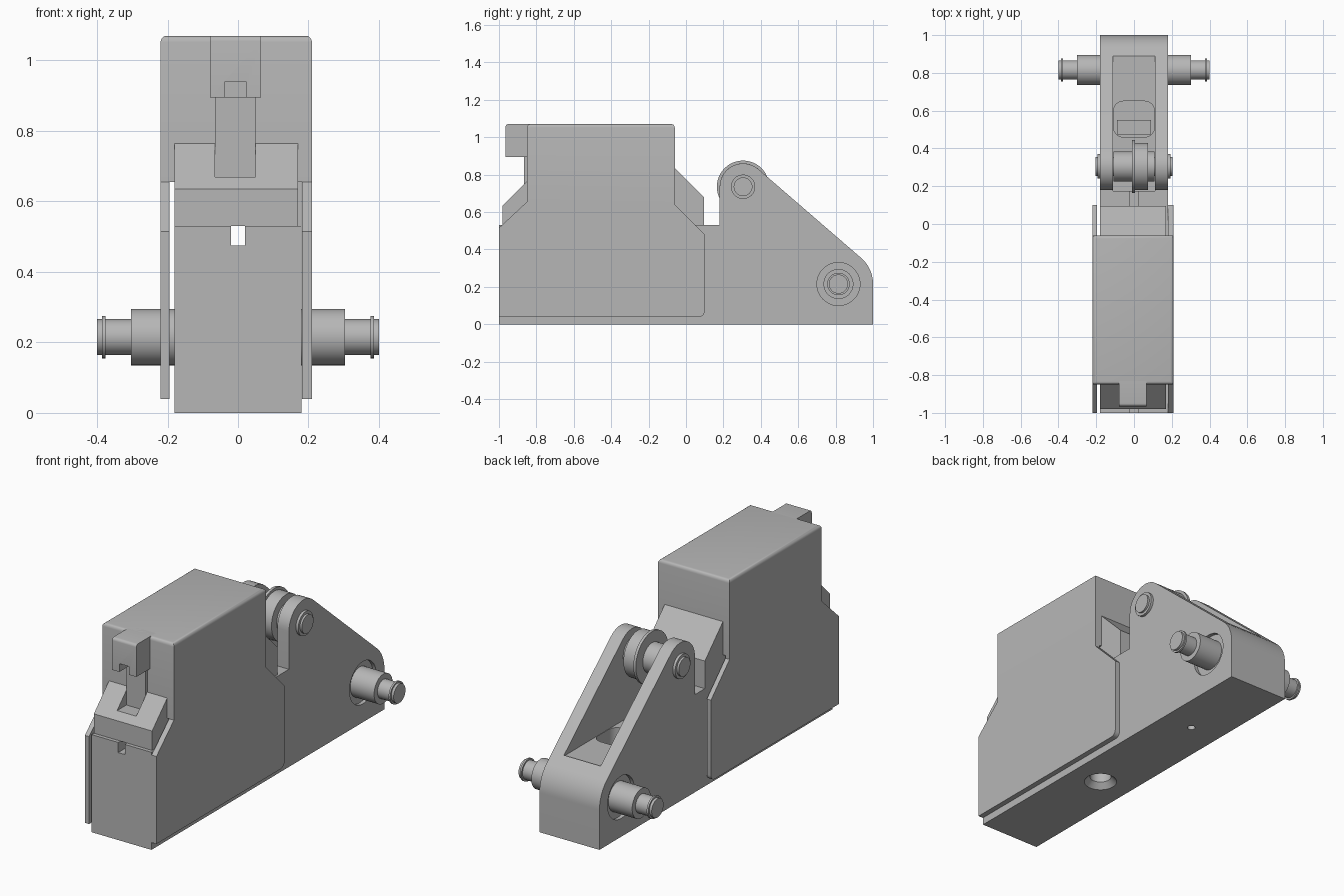
import bpy, bmesh
from math import sin, cos, radians
from mathutils import Matrix

cube = bpy.data.objects.get("Cube")
if cube:
    bpy.data.objects.remove(cube, do_unlink=True)

grey = bpy.data.materials.new("plain_grey")
grey.use_nodes = True
grey.diffuse_color = (0.47, 0.47, 0.47, 1)
grey.node_tree.nodes["Principled BSDF"].inputs["Base Color"].default_value = (0.47, 0.47, 0.47, 1)


def finish(name, bm):
    bmesh.ops.recalc_face_normals(bm, faces=bm.faces)
    mesh = bpy.data.meshes.new(name)
    bm.to_mesh(mesh)
    bm.free()
    mesh.materials.append(grey)
    obj = bpy.data.objects.new(name, mesh)
    bpy.context.collection.objects.link(obj)
    return obj


def arc(cy, cz, r, a0, a1, steps=14):
    angles = [radians(a0 + (a1 - a0) * i / steps) for i in range(steps + 1)]
    return [(cy + r * cos(a), cz + r * sin(a)) for a in angles]


def extrude(name, points, x0, x1, bevel=0, rule=None):
    """Side profile (y, z) pushed from x0 to x1, with chosen edges rounded."""
    bm = bmesh.new()
    face = bm.faces.new([bm.verts.new((x0, y, z)) for y, z in points])
    out = bmesh.ops.extrude_face_region(bm, geom=[face])
    moved = [v for v in out["geom"] if isinstance(v, bmesh.types.BMVert)]
    bmesh.ops.translate(bm, vec=(x1 - x0, 0, 0), verts=moved)
    if bevel:
        edges = [e for e in bm.edges if not rule or rule(e)]
        bmesh.ops.bevel(bm, geom=edges, offset=bevel, segments=4, profile=0.5, affect='EDGES')
    return finish(name, bm)


def box(name, x0, x1, y0, y1, z0, z1, bevel=0, rule=None):
    return extrude(name, [(y0, z0), (y1, z0), (y1, z1), (y0, z1)], x0, x1, bevel, rule)


def lathe(name, steps, origin, axis="X"):
    """Stacked round sections, each (start, end, radius_start, radius_end)."""
    bm = bmesh.new()
    for a, b, r0, r1 in steps:
        m = Matrix.Translation((0, 0, (a + b) / 2))
        bmesh.ops.create_cone(bm, cap_ends=True, segments=48, radius1=r0, radius2=r1,
                              depth=b - a, matrix=m)
    turn = Matrix.Rotation(radians(90), 4, "Y") if axis == "X" else Matrix.Identity(4)
    bmesh.ops.transform(bm, matrix=Matrix.Translation(origin) @ turn, verts=bm.verts)
    return finish(name, bm)


def cut(obj, *cutters):
    for c in cutters:
        c.hide_render = True
        mod = obj.modifiers.new("cut", "BOOLEAN")
        mod.operation, mod.solver, mod.object = "DIFFERENCE", "EXACT", c
        bpy.context.view_layer.objects.active = obj
        bpy.ops.object.modifier_apply(modifier=mod.name)
        bpy.data.objects.remove(c, do_unlink=True)


def vertical(e):
    a, b = e.verts
    return abs(a.co.z - b.co.z) > 0.1


PIN_Y, PIN_Z = 0.305, 0.735
AXLE_Y, AXLE_Z = 0.815, 0.215

# Base with sloping rear ears
outline = [(-1, 0), (1, 0)] + arc(AXLE_Y, AXLE_Z, 0.185, 0, 49.5)
outline += arc(PIN_Y, PIN_Z, 0.125, 49.5, 180) + [(0.18, 0.53), (-1, 0.53)]
base = extrude("base_body", outline, -0.18, 0.18)
cut(base,
    box("ear_slot", -0.11, 0.11, 0.175, 0.89, 0.39, 1.0),
    box("top_groove", -0.02, 0.02, -1.1, 0.3, 0.475, 0.6),
    box("pocket", -0.108, 0.108, 0.46, 0.65, 0.15, 0.5, 0.05, vertical),
    lathe("bottom_bore", [(-0.1, 0.15, 0.055, 0.055)], (0, -0.27, 0), "Z"),
    lathe("bottom_chamfer", [(-0.01, 0.03, 0.093, 0.055)], (0, -0.27, 0), "Z"),
    lathe("small_hole", [(-0.1, 0.1, 0.02, 0.02)], (0, 0.46, 0), "Z"),
    lathe("left_recess", [(0.16, 0.3, 0.115, 0.115)], (0, AXLE_Y, AXLE_Z)),
    lathe("right_recess", [(-0.3, -0.16, 0.115, 0.115)], (0, AXLE_Y, AXLE_Z)))
box("pocket_tab", -0.09, 0.09, 0.475, 0.55, 0.14, 0.3)

# Sliding wedge block under the cover
slider = extrude("slider_block", [(-0.98, 0.53), (0.095, 0.53), (0.095, 0.68), (-0.06, 0.835),
                                  (-0.1, 0.835), (-0.78, 0.835), (-0.98, 0.635)], -0.18, 0.17)
cut(slider, box("slider_notch", -0.065, 0.05, -1.1, -0.845, 0.67, 1.0))


# Cover with two skirt plates
def cover_edge(e):
    return all(v.co.z > 1 for v in e.verts)


cover = extrude("cover", [(-1, 0.04)] + arc(0.07, 0.07, 0.03, -90, 0, 5) +
                [(0.1, 0.48), (-0.06, 0.64), (-0.06, 1.07), (-0.85, 1.07),
                 (-0.85, 0.655), (-1, 0.515)], -0.22, 0.21, 0.018, cover_edge)
cut(cover, box("cover_hollow", -0.195, 0.181, -1.2, 0.3, -0.1, 0.655))

# Front hook and stem
hook = box("front_hook", -0.08, 0.065, -0.965, -0.8, 0.895, 1.07, 0.015,
           lambda e: all(v.co.z > 1 for v in e.verts) and all(v.co.y < -0.9 for v in e.verts))
cut(hook, box("hook_notch", -0.037, 0.022, -1.0, -0.88, 0.8, 0.94))
box("hook_stem", -0.065, 0.05, -0.865, -0.82, 0.67, 0.9)

# Rear axle with stepped, flanged ends
lathe("rear_axle", [(-0.303, 0.303, 0.08, 0.08), (-0.4, 0.4, 0.051, 0.051),
                    (0.376, 0.386, 0.06, 0.06), (-0.386, -0.376, 0.06, 0.06)],
      (0, AXLE_Y, AXLE_Z))

# Roller pin with retaining rings
lathe("roller_pin", [(-0.205, 0.205, 0.05, 0.05), (0.178, 0.194, 0.065, 0.065),
                     (-0.194, -0.178, 0.065, 0.065)], (0, PIN_Y, PIN_Z))

# Flanged roller and hub
lathe("roller", [(-0.108, 0.108, 0.08, 0.08), (-0.01, 0.005, 0.14, 0.14),
                 (0.0, 0.075, 0.125, 0.125)], (0, PIN_Y, PIN_Z))

# Smooth the round surfaces, keep edges sharp
for obj in bpy.context.collection.objects:
    if obj.type == "MESH" and grey.name in obj.data.materials:
        obj.select_set(True)
        bpy.context.view_layer.objects.active = obj
bpy.ops.object.shade_smooth_by_angle(angle=radians(30))
